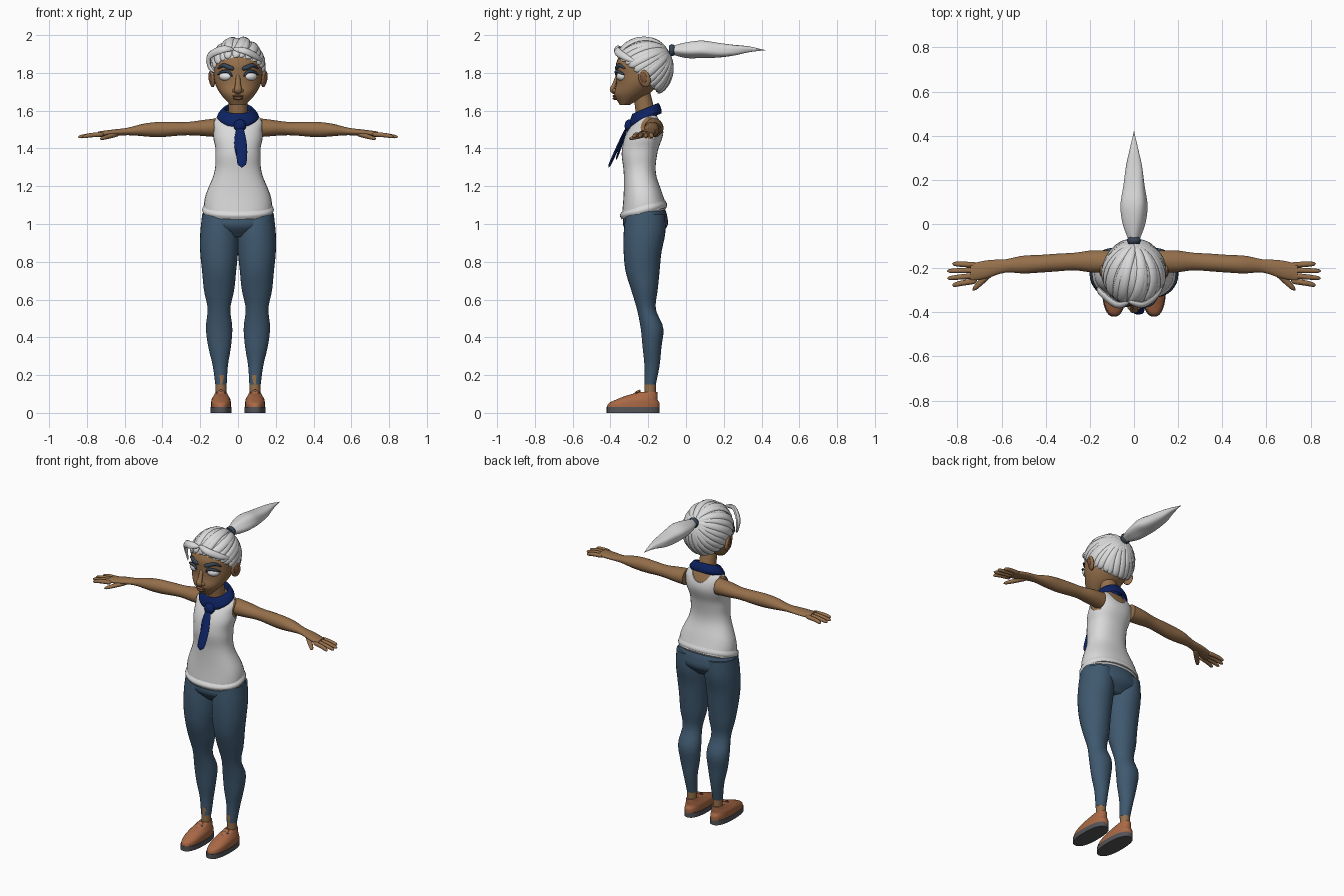
import bpy, bmesh, math, random
from mathutils import Vector, Euler, Matrix

random.seed(4)
cube = bpy.data.objects.get("Cube")
if cube:
    bpy.data.objects.remove(cube)


def material(name, r, g, b):
    m = bpy.data.materials.new(name)
    m.use_nodes = True
    m.diffuse_color = (r, g, b, 1)
    m.node_tree.nodes["Principled BSDF"].inputs["Base Color"].default_value = (r, g, b, 1)
    return m


SKIN = material("brown skin", .3, .16, .07)
HAIR = material("silver hair", .7, .7, .7)
SHIRT = material("white cotton", .7, .7, .7)
JEANS = material("blue denim", .05, .1, .16)
SCARF = material("navy scarf", .004, .016, .12)
SHOE = material("tan leather", .4, .14, .06)
SOLE = material("grey rubber", .09, .09, .1)
BROW = material("slate brow", .04, .06, .09)
EYE = material("eye white", .8, .8, .8)
LIP = material("brown lips", .23, .1, .05)


def sample(values, f):
    """Smooth curve through evenly spaced values; a single value is constant."""
    if not isinstance(values, (list, tuple)):
        return values
    v = [values[0] * 2 - values[1], *values, values[-1] * 2 - values[-2]]
    place = f * (len(values) - 1)
    i = min(int(place), len(values) - 2)
    t = place - i
    a, b, c, d = v[i:i + 4]
    m, n, rise = (c - a) / 2, (d - b) / 2, c - b
    return b + m * t + (rise * 3 - m * 2 - n) * t ** 2 + (m + n - rise * 2) * t ** 3


def finish(name, bm, mat, mirror=False):
    bmesh.ops.recalc_face_normals(bm, faces=bm.faces)
    for f in bm.faces:
        f.smooth = True
    me = bpy.data.meshes.new(name)
    bm.to_mesh(me)
    bm.free()
    me.materials.append(mat)
    me.set_sharp_from_angle(angle=math.radians(50))
    ob = bpy.data.objects.new(name, me)
    bpy.context.scene.collection.objects.link(ob)
    if mirror:
        ob.modifiers.new("mirror", "MIRROR").use_mirror_merge = False
    return ob


def bridge(name, rings, mat, caps=True, **kw):
    """Join equal rings of points into one surface."""
    bm = bmesh.new()
    loops = [[bm.verts.new(p) for p in ring] for ring in rings]
    for a, b in zip(loops, loops[1:]):
        for i in range(len(a)):
            bm.faces.new((a[i - 1], a[i], b[i], b[i - 1]))
    if caps:
        bm.faces.new(loops[0])
        bm.faces.new(loops[-1])
    return finish(name, bm, mat, **kw)


def loft(name, mat, ends, half, low, high, centre=0, axis="z", power=2, tilt=0,
         inset=0, start=0, ridge=0, steps=28, sides=32, **kw):
    """Ovals along an axis: half width about a centre, and low to high across."""
    order = {"z": lambda t, a, b: (a, b, t), "x": lambda t, a, b: (t, a, b),
             "y": lambda t, a, b: (a, t, b)}[axis]
    rings = []
    for k in range(steps + 1):
        f = start + (1 - start) * k / steps
        t, w, lo, hi, mid, lean = [sample(p, f) for p in (ends, half, low, high, centre, tilt)]
        w, h = max(w - inset, .001), max((hi - lo) / 2 - inset, .001)
        ring = []
        for i in range(sides):
            turn = math.tau * i / sides
            c, s = [math.copysign(abs(v) ** (2 / power), v) for v in (math.cos(turn), math.sin(turn))]
            g = 1 + ridge * math.cos(4 * turn + 5 * f)
            ring.append(order(t + lean * h * s, mid + w * c * g, (lo + hi) / 2 + h * s * g))
        rings.append(ring)
    return bridge(name, rings, mat, **kw)


FORWARD, ABOVE = Vector((0, -1, 0)), Vector((0, 0, 1))


def tube(name, mat, points, width, flat=1, up=lambda p: FORWARD, steps=16, sides=10, **kw):
    """Sweep a round-ended oval along a smooth path."""
    knots = [Vector(p) for p in points]
    path = [sample(knots, k / steps) for k in range(steps + 1)]
    rings = []
    for k, p in enumerate(path):
        along = path[min(k + 1, steps)] - path[max(k - 1, 0)]
        side = along.cross(up(p)).normalized()
        out = side.cross(along).normalized()
        f = k / steps
        w = sample(width, f) * max(1 - (2 * f - 1) ** 8, .01) ** .5
        rings.append([p + side * w * math.cos(a) + out * w * flat * math.sin(a)
                      for a in (math.tau * i / sides for i in range(sides))])
    return bridge(name, rings, mat, **kw)


def ball(name, mat, loc, size, rot=(0, 0, 0), **kw):
    bm = bmesh.new()
    m = Matrix.LocRotScale(Vector(loc), Euler(rot), Vector(size))
    bmesh.ops.create_uvsphere(bm, u_segments=24, v_segments=14, radius=1, matrix=m)
    return finish(name, bm, mat, **kw)


# Torso under the shirt, neck, arms and hands
trunk = dict(ends=(1.06, 1.6), power=2.3, tilt=[.23, 0, 0, 0],
             half=[.18, .18, .17, .15, .13, .12, .12, .12, .13, .13, .13, .06],
             low=[-.34, -.33, -.33, -.34, -.31, -.22], high=[-.1, -.13, -.16, -.15, -.12, -.16])
loft("upper_body", SKIN, inset=.006, start=.3, **trunk)
loft("neck", SKIN, (1.54, 1.7), .05, [-.26, -.28], [-.15, -.19])
loft("arms", SKIN, (.11, .74), [.05, .05, .04, .04, .04, .04, .03, .04, .04],
     [1.46, 1.47, 1.46, 1.47, 1.46], [1.56, 1.55, 1.54, 1.54, 1.54, 1.53, 1.51, 1.5, 1.49],
     centre=[-.17, -.17, -.18, -.19, -.22], axis="x", mirror=True)
for k, part in enumerate(("little", "ring", "middle", "index")):
    base, tip, reach = -.185 - .024 * k, -.18 - .033 * k, .85 - .012 * (k - 1.5) ** 2
    tube(part + "_fingers", SKIN, [(.71, base, 1.475), (.78, (base + tip) / 2, 1.47), (reach, tip, 1.46)],
         [.013, .012, .009], up=lambda p: ABOVE, mirror=True)
tube("thumbs", SKIN, [(.63, -.2, 1.48), (.68, -.25, 1.465), (.73, -.3, 1.45)],
     [.017, .015, .01], .85, up=lambda p: ABOVE, mirror=True)

# Sleeveless shirt, with neckline and armholes cut out, and its rolled hem
shirt = loft("tank_top", SHIRT, caps=False, **trunk)
wall = shirt.modifiers.new("cloth", "SOLIDIFY")
wall.thickness = .008
cutters = [loft("neck_cutter", SHIRT, (-.5, .1), .07, 1.52, 1.7, axis="y"),
           loft("arm_cutter", SHIRT, (.11, .3), .06, 1.45, 1.57, centre=-.18, axis="x", mirror=True)]
for c in cutters:
    c.hide_render = True
    cut = shirt.modifiers.new("cut", "BOOLEAN")
    cut.operation, cut.object = "DIFFERENCE", c
bpy.context.view_layer.update()
cut_mesh = bpy.data.meshes.new_from_object(shirt.evaluated_get(bpy.context.evaluated_depsgraph_get()))
shirt.modifiers.clear()
shirt.data = cut_mesh
cut_mesh.set_sharp_from_angle(angle=math.radians(40))
for c in cutters:
    bpy.data.objects.remove(c)
loft("shirt_hem", SHIRT, (1.05, 1.1), [.18, .19, .18], [-.34, -.35, -.33], [-.11, -.1, -.11],
     power=2.2, tilt=.22, steps=8, caps=False)

# Jeans
loft("jeans_seat", JEANS, (.93, 1.1), [.1, .18, .19, .17], [-.28, -.33, -.33, -.32],
     [-.15, -.1, -.1, -.12])
loft("jeans_legs", JEANS, (1.05, .15), [.09, .1, .1, .09, .08, .06, .07, .06, .04, .03],
     [-.32, -.33, -.33, -.32, -.29, -.26, -.24, -.23, -.22, -.22],
     [-.11, -.11, -.13, -.14, -.15, -.16, -.12, -.13, -.14, -.16],
     centre=[.1, .1, .1, .09], mirror=True)

# Ankles and laced shoes
loft("ankles", SKIN, (.06, .2), .028, -.22, -.16, centre=.09, mirror=True)
loft("soles", SOLE, (0, .03), .055, -.42, -.14, centre=.09, power=2.4, steps=2, mirror=True)
loft("shoe_uppers", SHOE, [.02, .05, .07, .09, .11], [.052, .052, .05, .04, .03],
     [-.42, -.41, -.37, -.32, -.25], [-.14, -.14, -.15, -.15, -.15], centre=.09, power=2.3, mirror=True)
tube("shoe_tongues", SHOE, [(.09, -.31, .07), (.09, -.27, .1), (.09, -.24, .12)], .02, .4,
     up=lambda p: ABOVE, mirror=True)
for k in range(3):
    y, z = -.31 + .024 * k, .082 + .014 * k
    tube("shoe_laces", SOLE, [(.065, y, z - .008), (.09, y, z), (.115, y, z - .008)], .005,
         up=lambda p: ABOVE, mirror=True)

# Scarf: folded collar, knot and hanging ends
loft("scarf_collar", SCARF, [1.55, 1.57, 1.6, 1.61, 1.56], [.1, .11, .09, .07, .06],
     [-.3, -.3, -.29, -.28, -.27], [-.13, -.13, -.14, -.15, -.16], tilt=.42, caps=False)
ball("scarf_knot", SCARF, (.01, -.3, 1.52), (.033, .025, .034))
tube("scarf_front_end", SCARF, [(.01, -.31, 1.52), (.02, -.36, 1.41), (.02, -.41, 1.3)],
     [.018, .028, .026], .3)
tube("scarf_back_end", SCARF, [(.01, -.31, 1.52), (0, -.34, 1.43), (.01, -.37, 1.34)],
     [.016, .02, .015], .35)

# Head and face
loft("head", SKIN, (1.63, 1.96), [.04, .09, .12, .13, .13, .11, .05],
     [-.35, -.38, -.37, -.37, -.37, -.34, -.27], [-.3, -.2, -.15, -.12, -.11, -.11, -.17])
tube("nose", SKIN, [(0, -.36, 1.8), (0, -.38, 1.74), (0, -.39, 1.71), (0, -.37, 1.69)],
     [.01, .015, .02, .013], .7)
ball("nostrils", SKIN, (.017, -.375, 1.706), (.013, .015, .011), mirror=True)
ball("upper_lip", LIP, (0, -.375, 1.677), (.03, .014, .007))
ball("lower_lip", LIP, (0, -.374, 1.665), (.026, .015, .008))
ball("ears", SKIN, (.138, -.22, 1.77), (.013, .033, .047), rot=(.2, .15, -.35), mirror=True)
ball("ear_hollows", LIP, (.148, -.225, 1.775), (.007, .018, .028), rot=(.2, .15, -.35), mirror=True)
ball("eyes", EYE, (.066, -.342, 1.782), (.036, .024, .024), rot=(0, 0, .42), mirror=True)
tube("upper_lids", BROW, [(.03, -.367, 1.78), (.05, -.37, 1.805), (.08, -.36, 1.807), (.11, -.325, 1.79)],
     [.005, .008, .008, .005], mirror=True)
tube("eyebrows", BROW, [(.02, -.37, 1.82), (.05, -.365, 1.83), (.08, -.35, 1.84), (.11, -.32, 1.82)],
     [.011, .012, .01, .005], .8, mirror=True)

# Hair: scalp cap cut along a sloping hairline, then locks swept to the band
CENTRE, SIZE = Vector((0, -.222, 1.828)), Vector((.136, .148, .158))
SLOPE, RISE, ACROSS = Vector((0, .66, .75)), Vector((0, -.75, .66)), Vector((1, 0, 0))
hairline = CENTRE - SLOPE * .05
bm = bmesh.new()
bmesh.ops.create_uvsphere(bm, u_segments=40, v_segments=24, radius=1,
                          matrix=Matrix.LocRotScale(CENTRE, None, SIZE))
bmesh.ops.bisect_plane(bm, geom=bm.verts[:] + bm.edges[:] + bm.faces[:], clear_inner=True,
                       plane_co=hairline, plane_no=SLOPE)
finish("scalp_hair", bm, HAIR)


def on_scalp(p):
    d = p - CENTRE
    return CENTRE + d / Vector([a / b for a, b in zip(d, SIZE)]).length


def outward(p):
    return p - CENTRE


BAND, LOCKS, KNOTS = Vector((0, -.083, 1.918)), 26, 9
for k in range(LOCKS):
    a = math.tau * (k + random.uniform(-.2, .2)) / LOCKS
    root = hairline + .135 * (ACROSS * math.cos(a) + RISE * math.sin(a))
    sway = ACROSS * random.uniform(.01, .03)
    path = [on_scalp(root.lerp(BAND, f) + sway * math.sin(math.pi * f))
            for f in (i / KNOTS for i in range(KNOTS + 1))]
    size = random.uniform(.9, 1.15)
    tube("swept_lock", HAIR, path, [.02 * size, .022 * size, .017 * size, .01], .5, up=outward)
tube("loose_curl", HAIR, [(-.02, -.355, 1.925), (-.08, -.365, 1.925), (-.15, -.31, 1.89),
                          (-.15, -.3, 1.83), (-.12, -.33, 1.8)],
     [.012, .022, .021, .014, .005], .6, up=outward)
tube("front_sweep", HAIR, [(-.03, -.35, 1.93), (.04, -.365, 1.915), (.1, -.325, 1.885), (.135, -.27, 1.86)],
     [.012, .02, .018, .007], .6, up=outward)

# Ponytail and its band
loft("hair_band", BROW, (-.09, -.06), [.025, .032, .025], [1.895, 1.888, 1.895],
     [1.945, 1.952, 1.945], axis="y", steps=8)
loft("ponytail", HAIR, (-.08, .42), [.02, .05, .06, .05, .04, .02, 0],
     [1.9, 1.88, 1.88, 1.88, 1.89, 1.91, 1.92], [1.94, 1.96, 1.97, 1.96, 1.95, 1.94, 1.92],
     axis="y", ridge=.06)
